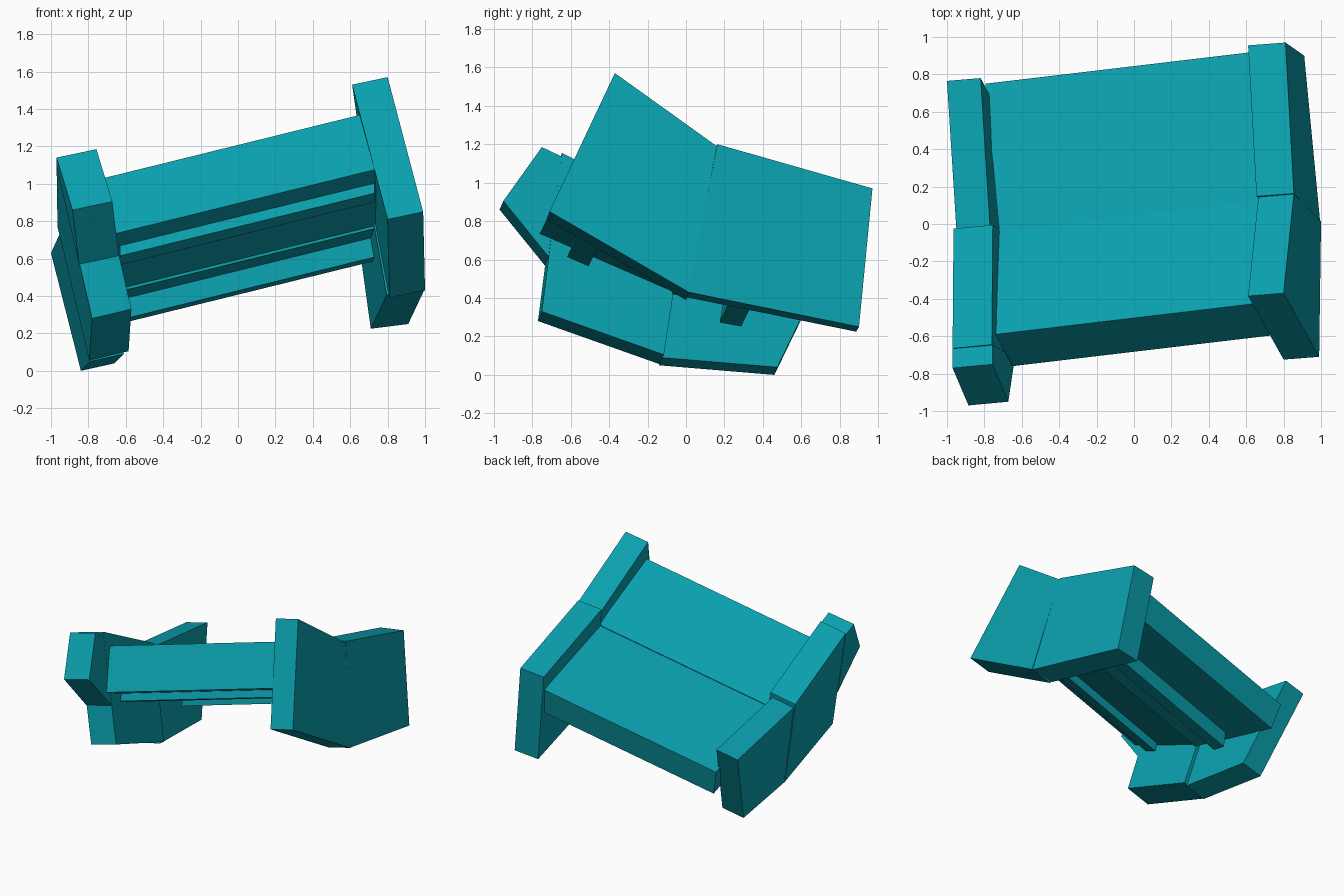
import bpy
import bmesh
from mathutils import Vector

cube = bpy.data.objects.get("Cube")
if cube:
    bpy.data.objects.remove(cube, do_unlink=True)

teal = bpy.data.materials.new("teal")
teal.use_nodes = True
color = (0.003, 0.35, 0.42, 1)
teal.diffuse_color = color
teal.node_tree.nodes["Principled BSDF"].inputs["Base Color"].default_value = color


def prism(name, profile, sweep):
    """Sweep a flat profile along a vector into a closed flat-sided block."""
    bm = bmesh.new()
    near = [bm.verts.new(p) for p in profile]
    far = [bm.verts.new(Vector(p) + Vector(sweep)) for p in profile]
    bm.faces.new(near)
    bm.faces.new(far[::-1])
    n = len(near)
    for i in range(n):
        j = (i + 1) % n
        bm.faces.new((near[i], far[i], far[j], near[j]))
    bmesh.ops.recalc_face_normals(bm, faces=bm.faces)
    mesh = bpy.data.meshes.new(name)
    bm.to_mesh(mesh)
    bm.free()
    mesh.materials.append(teal)
    obj = bpy.data.objects.new(name, mesh)
    bpy.context.collection.objects.link(obj)


# End walls on the left side, outer faces swept inwards
prism("left_front_wall",
      [(0.80, -0.37, 1.57), (0.855, 0.16, 1.19), (1.0, 0.015, 0.43), (0.99, -0.71, 0.85)],
      (-0.19, -0.015, -0.04))
prism("left_back_wall",
      [(0.855, 0.163, 1.20), (0.81, 0.97, 0.97), (0.91, 0.90, 0.25), (0.995, 0.013, 0.43)],
      (-0.20, -0.015, -0.025))

# End walls on the right side
prism("right_front_wall",
      [(-0.97, -0.665, 1.105), (-0.965, -0.025, 0.77), (-0.795, -0.135, 0.055), (-0.78, -0.77, 0.28)],
      (0.21, 0.02, 0.05))
prism("right_front_block",
      [(-0.97, -0.77, 1.14), (-0.885, -0.97, 0.86), (-0.85, -0.735, 0.57), (-0.97, -0.665, 1.09)],
      (0.213, 0.02, 0.045))
prism("right_back_wall",
      [(-0.95, -0.025, 0.74), (-1.0, 0.765, 0.63), (-0.84, 0.46, 0.0), (-0.79, -0.14, 0.05)],
      (0.18, 0.015, 0.04))

# Wedge-shaped front panel and thinner back panel meeting in a shallow valley
deck_span = (1.46, 0.173, 0.36)
prism("front_deck",
      [(-0.74, -0.59, 1.025), (-0.72, -0.04, 0.685), (-0.65, -0.07, 0.435), (-0.65, -0.76, 0.735)],
      deck_span)
prism("back_deck",
      [(-0.72, -0.04, 0.68), (-0.795, 0.75, 0.47), (-0.742, 0.705, 0.265), (-0.65, -0.07, 0.42)],
      deck_span)

# Support beams under the deck
beam_span = (1.36, 0.165, 0.335)
beams = {
    "front_beam": [(-0.59, 0.68), (-0.617, 0.615), (-0.507, 0.567), (-0.48, 0.63)],
    "back_beam": [(0.175, 0.273), (0.287, 0.252), (0.31, 0.36), (0.195, 0.385)],
}
for name, section in beams.items():
    prism(name, [(-0.63, y, z) for y, z in section], beam_span)
